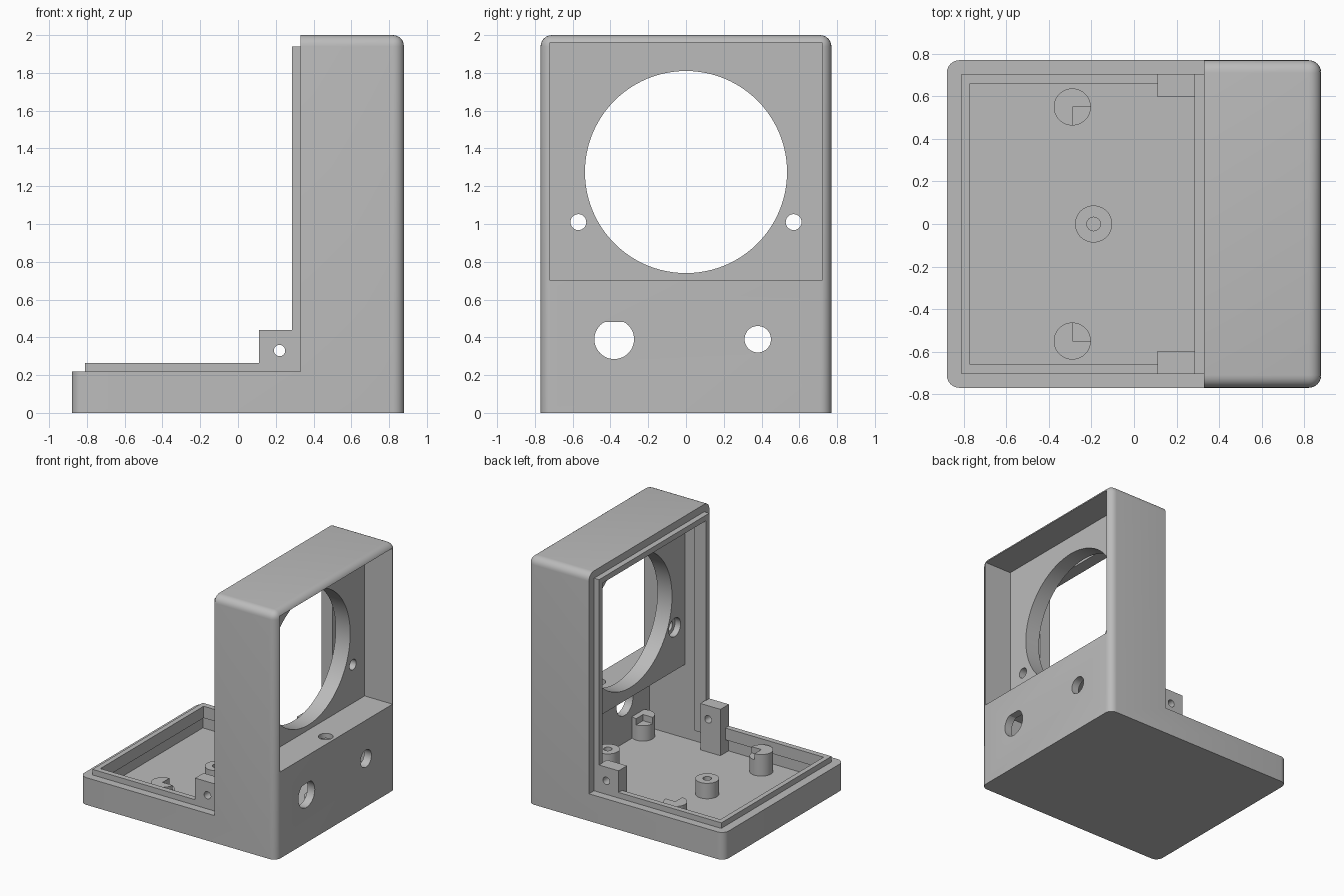
import bpy, bmesh
from mathutils import Matrix, Vector

cube = bpy.data.objects.get("Cube")
if cube:
    bpy.data.objects.remove(cube, do_unlink=True)

GREY = (0.5, 0.5, 0.5, 1)
grey = bpy.data.materials.new("light_grey")
grey.use_nodes = True
grey.diffuse_color = GREY
grey.node_tree.nodes["Principled BSDF"].inputs["Base Color"].default_value = GREY


def add_object(name, bm):
    bmesh.ops.recalc_face_normals(bm, faces=bm.faces)
    mesh = bpy.data.meshes.new(name)
    bm.to_mesh(mesh)
    bm.free()
    mesh.materials.append(grey)
    obj = bpy.data.objects.new(name, mesh)
    bpy.context.collection.objects.link(obj)
    return obj


def prism_bm(profile, half_width):
    """Extrude an x-z outline symmetrically along y."""
    bm = bmesh.new()
    face = bm.faces.new([bm.verts.new((x, -half_width, z)) for x, z in profile])
    new = bmesh.ops.extrude_face_region(bm, geom=[face])["geom"]
    verts = [v for v in new if isinstance(v, bmesh.types.BMVert)]
    bmesh.ops.translate(bm, verts=verts, vec=(0, 2 * half_width, 0))
    return bm


def prism(name, profile, half_width):
    return add_object(name, prism_bm(profile, half_width))


def box(name, low, high):
    low, high = Vector(low), Vector(high)
    bm = bmesh.new()
    bmesh.ops.create_cube(bm, size=1)
    bmesh.ops.scale(bm, verts=bm.verts, vec=high - low)
    bmesh.ops.translate(bm, verts=bm.verts, vec=(low + high) / 2)
    return add_object(name, bm)


def cylinder(name, center, radius, length, axis="Z", sides=48, flat_top=None):
    bm = bmesh.new()
    bmesh.ops.create_cone(bm, cap_ends=True, segments=sides,
                          radius1=radius, radius2=radius, depth=length)
    direction = {"X": (1, 0, 0), "Y": (0, 1, 0), "Z": (0, 0, 1)}[axis]
    turn = Vector((0, 0, 1)).rotation_difference(Vector(direction)).to_matrix().to_4x4()
    bmesh.ops.transform(bm, verts=bm.verts, matrix=Matrix.Translation(center) @ turn)
    if flat_top is not None:
        for v in bm.verts:
            v.co.z = min(v.co.z, flat_top)
    return add_object(name, bm)


def cut(obj, cutters):
    """Subtract the cutters from the object, then remove them."""
    for c in cutters:
        c.hide_render = True
        mod = obj.modifiers.new("cut", "BOOLEAN")
        mod.operation = "DIFFERENCE"
        mod.solver = "EXACT"
        mod.object = c
    depsgraph = bpy.context.evaluated_depsgraph_get()
    mesh = bpy.data.meshes.new_from_object(obj.evaluated_get(depsgraph))
    obj.modifiers.clear()
    obj.data = mesh
    for c in cutters:
        bpy.data.objects.remove(c, do_unlink=True)


def smooth(obj):
    bpy.ops.object.select_all(action="DESELECT")
    obj.select_set(True)
    bpy.context.view_layer.objects.active = obj
    bpy.ops.object.shade_smooth_by_angle(angle=0.5)


# L-shaped case with rounded outer edges
END, SIDE, TOP, FRONT, TRAY = 0.88, 0.77, 2.0, 0.33, 0.22
bm = prism_bm([(-END, 0), (END, 0), (END, TOP), (FRONT, TOP),
               (FRONT, TRAY), (-END, TRAY)], SIDE)
rounded = []
for e in bm.edges:
    a, b = (v.co for v in e.verts)
    upright_edge = abs(a.z - b.z) > 0.1 and abs(abs(a.x) - END) < 0.01 and abs(a.x - b.x) < 0.01
    roof_edge = min(a.z, b.z) > TOP - 0.01 and max(a.x, b.x) > FRONT + 0.01
    if upright_edge or roof_edge:
        rounded.append(e)
bmesh.ops.bevel(bm, geom=rounded, offset=0.06, segments=6, profile=0.5, affect="EDGES")
case = add_object("case", bm)

# Hollow interior, screen recess and openings
cutters = [
    prism("cavity", [(-0.805, 0.065), (0.815, 0.065), (0.815, 0.66), (0.5, 0.66),
                     (0.5, 1.93), (0.2, 1.93), (0.2, 0.4), (-0.805, 0.4)], 0.7),
    box("recess", (0.63, -0.72, 0.7), (1.0, 0.72, 1.96)),
    cylinder("round_window", (0.56, 0, 1.275), 0.535, 0.3, "X", 96),
    cylinder("flat_top_hole", (0.85, -0.38, 0.39), 0.105, 0.2, "X", 48, 0.48),
    cylinder("round_hole", (0.85, 0.38, 0.39), 0.07, 0.2, "X"),
    cylinder("shelf_hole", (0.8, -0.02, 0.68), 0.055, 0.12),
]
for side in (-1, 1):
    cutters.append(cylinder("screw_hole", (0.56, side * 0.57, 1.01), 0.042, 0.3, "X"))
    cutters.append(cylinder("counterbore", (0.5, side * 0.57, 1.01), 0.075, 0.1, "X"))
cut(case, cutters)
smooth(case)

# Raised locating lip around the opening
lip = prism("locating_lip", [(-0.81, 0.17), (0.385, 0.17), (0.385, 1.94),
                             (0.285, 1.94), (0.285, 0.265), (-0.81, 0.265)], 0.705)
cut(lip, [prism("lip_opening", [(-0.77, 0), (0.6, 0), (0.6, 1.895), (0.1, 1.895),
                                (0.1, 0.5), (-0.77, 0.5)], 0.66)])

for side, label in ((1, "back"), (-1, "front")):
    # Screw blocks beside the upright
    ys = sorted((side * 0.597, side * 0.705))
    block = box(label + "_screw_block", (0.11, ys[0], 0.06), (0.29, ys[1], 0.44))
    cut(block, [cylinder("block_hole", (0.22, side * 0.65, 0.33), 0.03, 0.3, "Y", 32)])
    smooth(block)

    # Corner posts, each with a quarter notch facing the middle of the tray
    for x, inward, place in ((-0.29, 1, "outer"), (0.77, -1, "inner")):
        y = side * 0.55
        post = cylinder(label + "_" + place + "_corner_post", (x, y, 0.15), 0.087, 0.18)
        xs = sorted((x, x + inward * 0.2))
        ys = sorted((y, y - side * 0.2))
        cut(post, [box("notch", (xs[0], ys[0], 0.19), (xs[1], ys[1], 0.4))])
        smooth(post)

# Middle support posts with pilot holes
for x, place in ((-0.19, "outer"), (0.7, "inner")):
    post = cylinder(place + "_support_post", (x, 0, 0.125), 0.087, 0.13)
    cut(post, [cylinder("pilot_hole", (x, 0, 0.18), 0.032, 0.2, sides=32)])
    smooth(post)
